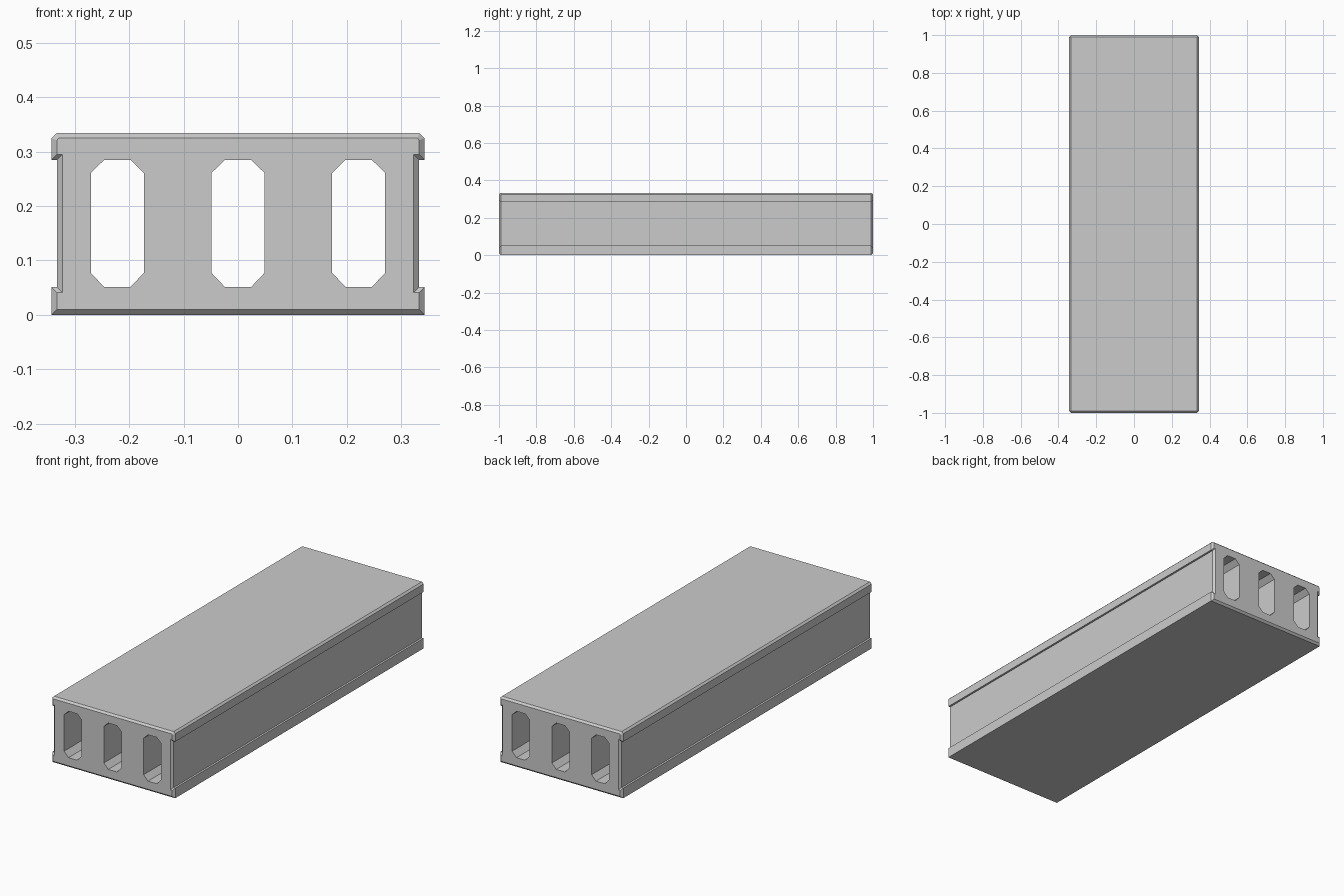
import bpy, bmesh

if "Cube" in bpy.data.objects:
    bpy.data.objects.remove(bpy.data.objects["Cube"])

HALF, BEV = 1.0, 0.01


def loft(name, rings):
    """Skin a closed solid through rings of (y, [(x, z), ...])."""
    bm = bmesh.new()
    loops = [[bm.verts.new((x, y, z)) for x, z in pts] for y, pts in rings]
    n = len(loops[0])
    for a, b in zip(loops, loops[1:]):
        for i in range(n):
            j = (i + 1) % n
            bm.faces.new((a[i], a[j], b[j], b[i]))
    bm.faces.new(loops[0])
    bm.faces.new(loops[-1])
    bmesh.ops.recalc_face_normals(bm, faces=bm.faces[:])
    mesh = bpy.data.meshes.new(name)
    bm.to_mesh(mesh)
    bm.free()
    obj = bpy.data.objects.new(name, mesh)
    bpy.context.collection.objects.link(obj)
    return obj


def mirrored(half):
    return half + [(-x, z) for x, z in reversed(half)]


# Slab: flanged section with chamfered top edges and chamfered ends
outer = mirrored([(0.343, 0), (0.343, 0.051), (0.333, 0.051), (0.333, 0.285),
                  (0.343, 0.285), (0.343, 0.325), (0.334, 0.334)])
inner = mirrored([(0.333, 0.01), (0.333, 0.041), (0.323, 0.041), (0.323, 0.295),
                  (0.333, 0.295), (0.333, 0.321), (0.330, 0.325)])
slab = loft("hollow_core_slab", [(-HALF, inner), (-HALF + BEV, outer),
                                 (HALF - BEV, outer), (HALF, inner)])

# Octagonal voids running the full length
for k, cx in enumerate((-0.222, 0, 0.222)):
    void = [(cx + x, z) for x, z in mirrored(
        [(0.024, 0.051), (0.0487, 0.077), (0.0487, 0.261), (0.024, 0.285)])]
    cutter = loft(f"void_cutter_{k}", [(-1.1, void), (1.1, void)])
    cutter.hide_render = True
    cutter.hide_set(True)
    mod = slab.modifiers.new(f"void_{k}", 'BOOLEAN')
    mod.operation = 'DIFFERENCE'
    mod.solver = 'EXACT'
    mod.object = cutter

# Apply the voids and discard the cutters
bpy.context.view_layer.objects.active = slab
slab.select_set(True)
for mod in list(slab.modifiers):
    cutter = mod.object
    bpy.ops.object.modifier_apply(modifier=mod.name)
    bpy.data.objects.remove(cutter)
